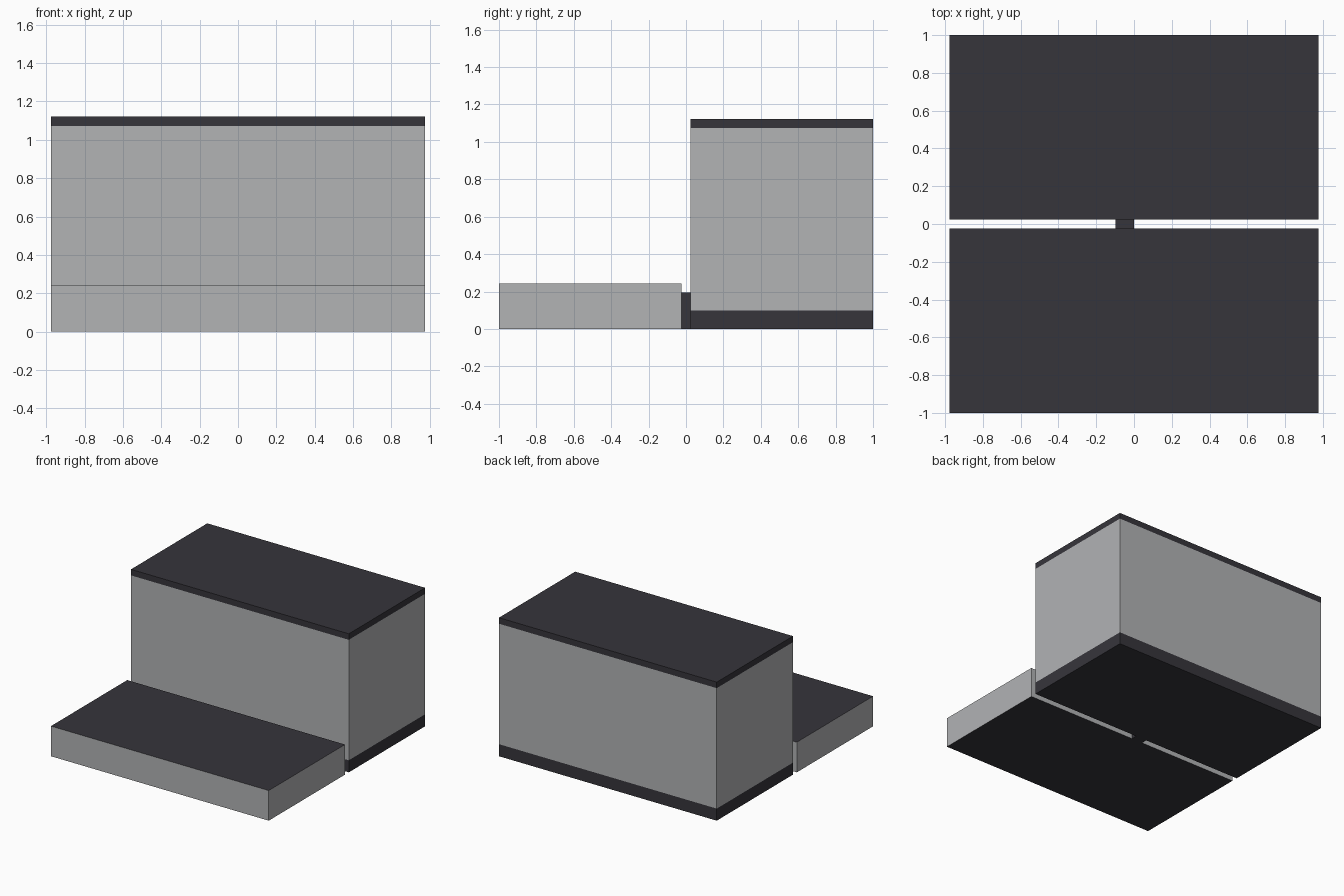
import bpy
import bmesh

if "Cube" in bpy.data.objects:
    bpy.data.objects.remove(bpy.data.objects["Cube"])

U = 2 / 41  # module size: the model is 41 modules deep


def material(name, rgb):
    m = bpy.data.materials.new(name)
    m.diffuse_color = (*rgb, 1)
    m.use_nodes = True
    m.node_tree.nodes["Principled BSDF"].inputs["Base Color"].default_value = m.diffuse_color
    return m


GREY = material("light grey", (0.445, 0.451, 0.462))
DARK = material("charcoal", (0.037, 0.0355, 0.0437))


def box(name, x, y, z, side, caps=None):
    """Box from (min, max) ranges in modules; caps colours top and bottom."""
    bm = bmesh.new()
    bmesh.ops.create_cube(bm, size=1)
    for v in bm.verts:
        v.co = [(r[0] if c < 0 else r[1]) * U for c, r in zip(v.co, (x, y, z))]
    bm.normal_update()
    for f in bm.faces:
        f.material_index = 1 if caps and abs(f.normal.z) > 0.5 else 0
    mesh = bpy.data.meshes.new(name)
    mesh.materials.append(side)
    if caps:
        mesh.materials.append(caps)
    bm.to_mesh(mesh)
    bm.free()
    bpy.context.collection.objects.link(bpy.data.objects.new(name, mesh))


WIDE, BACK = (-20, 20), (0.5, 20.5)

# Low front block with dark top and underside
box("front_block", WIDE, (-20.5, -0.5), (0, 5), GREY, DARK)

# Tall rear block: dark plinth, grey body, dark lid
box("rear_plinth", WIDE, BACK, (0, 2), DARK)
box("rear_body", WIDE, BACK, (2, 22), GREY)
box("rear_lid", WIDE, BACK, (22, 23), DARK)

# Small connector bridging the gap
box("connector", (-2, 0), (-0.5, 0.5), (0, 4), DARK)
